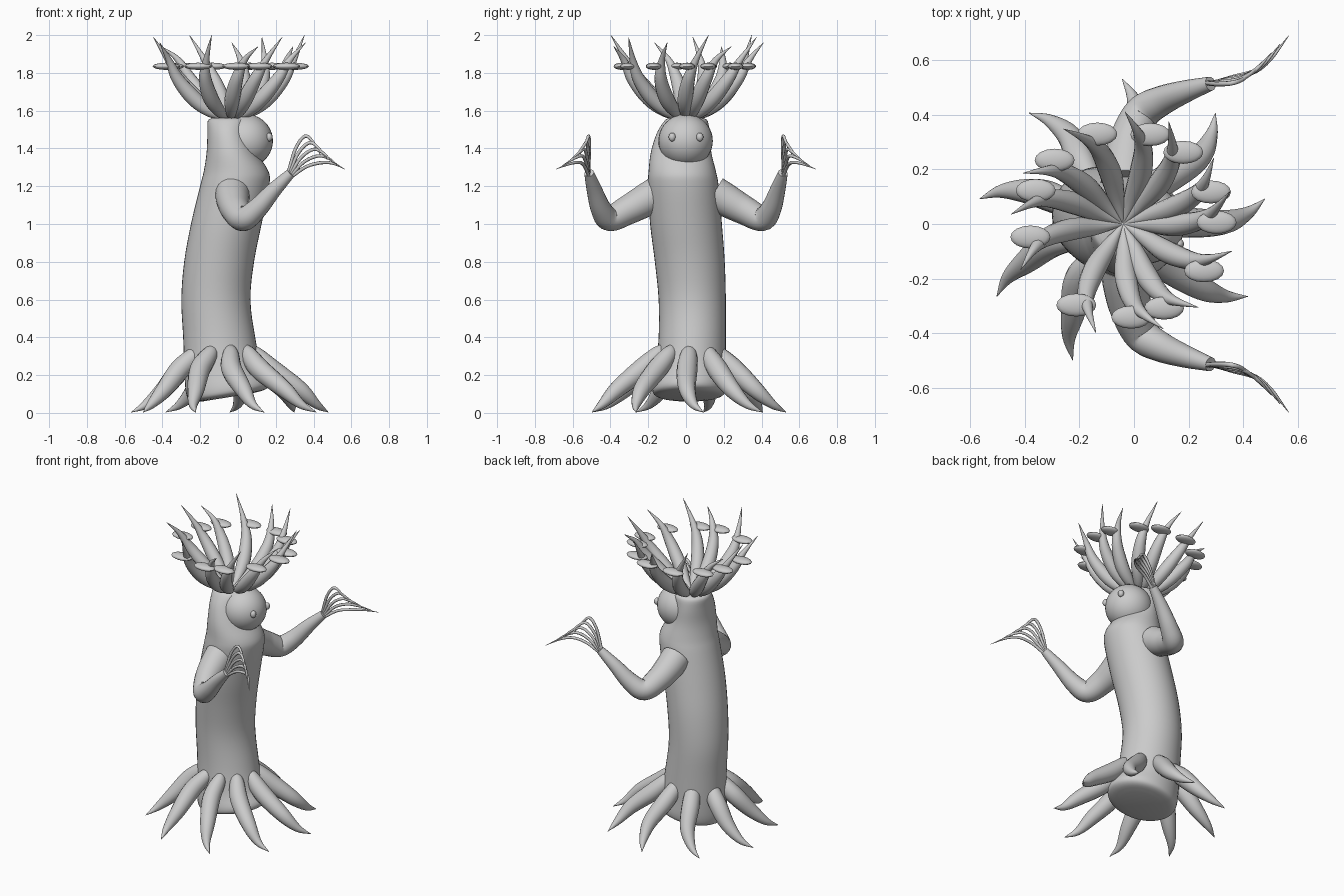
import bpy, bmesh, math
from mathutils import Vector

cube = bpy.data.objects.get("Cube")
if cube:
    bpy.data.objects.remove(cube)

grey = bpy.data.materials.new("plain grey")
grey.use_nodes = True
COLOUR = (0.6, 0.6, 0.6, 1)
grey.diffuse_color = COLOUR
grey.node_tree.nodes["Principled BSDF"].inputs["Base Color"].default_value = COLOUR


def finish(bm, name):
    """Turn a bmesh into a smooth grey object."""
    bmesh.ops.recalc_face_normals(bm, faces=bm.faces)
    mesh = bpy.data.meshes.new(name)
    bm.to_mesh(mesh)
    bm.free()
    mesh.materials.append(grey)
    obj = bpy.data.objects.new(name, mesh)
    bpy.context.collection.objects.link(obj)
    bpy.ops.object.select_all(action='DESELECT')
    obj.select_set(True)
    bpy.context.view_layer.objects.active = obj
    bpy.ops.object.shade_smooth_by_angle(angle=math.radians(50))
    return obj


def spline(points, steps):
    """Smooth curve through points of any dimension."""
    pts = [Vector(p) for p in points]
    pts = [2 * pts[0] - pts[1]] + pts + [2 * pts[-1] - pts[-2]]
    out = []
    for a, b, c, d in zip(pts, pts[1:], pts[2:], pts[3:]):
        for i in range(steps):
            t = i / steps
            out.append(0.5 * (2 * b + (c - a) * t + (2 * a - 5 * b + 4 * c - d) * t ** 2
                              + (3 * b - a - 3 * c + d) * t ** 3))
    return out + [pts[-2]]


def skin(rings, name):
    """Join rings of points with quads and cap both ends."""
    bm = bmesh.new()
    loops = [[bm.verts.new(p) for p in ring] for ring in rings]
    n = len(loops[0])
    for a, b in zip(loops, loops[1:]):
        for i in range(n):
            j = (i + 1) % n
            bm.faces.new((a[i], a[j], b[j], b[i]))
    bm.faces.new(loops[0])
    bm.faces.new(loops[-1])
    return finish(bm, name)


def tube(points, name, sides=14, steps=6):
    """Tapered round tube; each point is x, y, z, radius."""
    path = spline(points, steps)
    centres = [p.xyz for p in path]
    side = Vector((0.31, 0.52, 0.8))
    rings = []
    for i, c in enumerate(centres):
        tan = (centres[min(i + 1, len(path) - 1)] - centres[max(i - 1, 0)]).normalized()
        side = (side - tan * side.dot(tan)).normalized()
        other = tan.cross(side)
        r = max(path[i].w, 0.001)
        rings.append([c + r * (side * math.cos(a) + other * math.sin(a))
                      for a in (math.tau * k / sides for k in range(sides))])
    return skin(rings, name)


def ellipsoid(centre, size, name, u=24, v=14):
    bm = bmesh.new()
    bmesh.ops.create_uvsphere(bm, u_segments=u, v_segments=v, radius=1)
    for vert in bm.verts:
        vert.co = Vector(centre) + Vector([a * b for a, b in zip(vert.co, size)])
    return finish(bm, name)


def polar(centre, angle, radius, z, thick):
    a = math.radians(angle)
    return (centre[0] + radius * math.cos(a), centre[1] + radius * math.sin(a), z, thick)


# Curved trunk with a rounded sole: x, y, z, half width in x, half width in y
trunk = [(-0.05, 0.015, 0.083, 0.13, 0.11), (-0.05, 0.015, 0.095, 0.2, 0.178),
         (-0.053, 0.017, 0.135, 0.222, 0.195), (-0.08, 0.025, 0.23, 0.203, 0.186),
         (-0.1, 0.033, 0.4, 0.19, 0.178), (-0.117, 0.033, 0.6, 0.183, 0.178),
         (-0.1, 0.02, 0.8, 0.185, 0.185), (-0.062, 0, 1.0, 0.187, 0.19),
         (-0.018, -0.014, 1.2, 0.183, 0.187), (-0.01, -0.02, 1.28, 0.171, 0.178),
         (-0.034, -0.026, 1.38, 0.132, 0.16), (-0.052, -0.015, 1.48, 0.11, 0.14),
         (-0.05, 0, 1.545, 0.11, 0.115), (-0.045, 0, 1.562, 0.09, 0.09)]
rings = []
for x, y, z, rx, ry in spline(trunk, 4):
    tilt = 0.16 * max(0, 1 - (z - 0.095) / 0.4)
    ring = []
    for k in range(40):
        a = math.tau * k / 40
        dx = rx * math.cos(a)
        ring.append((x + dx, y + ry * math.sin(a), z + tilt * dx))
    rings.append(ring)
skin(rings, "trunk")

# Face bulge and eyes
ellipsoid((0.04, -0.002, 1.44), (0.145, 0.144, 0.142), "face", 32, 20)
for side, y in (("right", -0.073), ("left", 0.073)):
    ellipsoid((0.165, y, 1.46), (0.018, 0.019, 0.023), side + "_eye", 16, 10)

# Nine roots that curl to the ground
for k in range(9):
    a = 10 + 40 * k
    base, foot = (-0.072, 0.01), (-0.043, 0.0)
    tube([polar(base, a - 6, 0.125, 0.365, 0.01), polar(base, a - 8, 0.16, 0.315, 0.042),
          polar(base, a - 11, 0.25, 0.23, 0.055), polar(foot, a - 9, 0.37, 0.125, 0.045),
          polar(foot, a - 5, 0.46, 0.045, 0.024), polar(foot, a, 0.53, 0.003, 0.001)],
         f"root_{k + 1}")

# Crown of curling fronds, each with a flat pod
crown = (-0.04, 0)
pods = [1, 20, 50, 73, 106, 137, 159, 188, 240, 275, 296, 330]
for k, a in enumerate(pods):
    top = (2.0, 1.94, 1.99, 1.96)[k % 4]
    tube([polar(crown, a, 0.004, 1.555, 0.006), polar(crown, a - 2, 0.1, 1.592, 0.03),
          polar(crown, a - 2, 0.195, 1.665, 0.041), polar(crown, a + 2, 0.285, 1.77, 0.033),
          polar(crown, a + 8, 0.34, 1.87, 0.017), polar(crown, a + 16, 0.41, top, 0.001)],
         f"frond_{k + 1}")
    x, y, z, _ = polar(crown, a, 0.342, 1.835, 0)
    ellipsoid((x, y, z), (0.073, 0.042, 0.019), f"pod_{k + 1}", 16, 10)

# Arms and fanned fingers, mirrored in y
arm = [(-0.03, 0.15, 1.162, 0.092), (-0.027, 0.22, 1.122, 0.087), (-0.012, 0.31, 1.073, 0.077),
       (0.03, 0.405, 1.028, 0.066), (0.1, 0.45, 1.08, 0.055),
       (0.19, 0.485, 1.18, 0.041), (0.28, 0.513, 1.27, 0.026)]
for side, s in (("right", -1), ("left", 1)):
    tube([(x, s * y, z, r) for x, y, z, r in arm], side + "_arm", 20)
    for k in range(5):
        f = k / 4
        finger = [(0.268 + 0.022 * f, 0.515, 1.28 - 0.025 * f, 0.009),
                  (0.305 + 0.06 * f, 0.512 + 0.025 * f, 1.4 - 0.095 * f, 0.009),
                  (0.355 + 0.09 * f, 0.515 + 0.045 * f, 1.465 - 0.14 * f, 0.009),
                  (0.4 + 0.105 * f, 0.53 + 0.08 * f, 1.43 - 0.11 * f, 0.007),
                  (0.44 + 0.125 * f, 0.565 + 0.123 * f, 1.36 - 0.07 * f, 0.001)]
        tube([(x, s * y, z, r) for x, y, z, r in finger], f"{side}_finger_{k + 1}", 8, 5)
